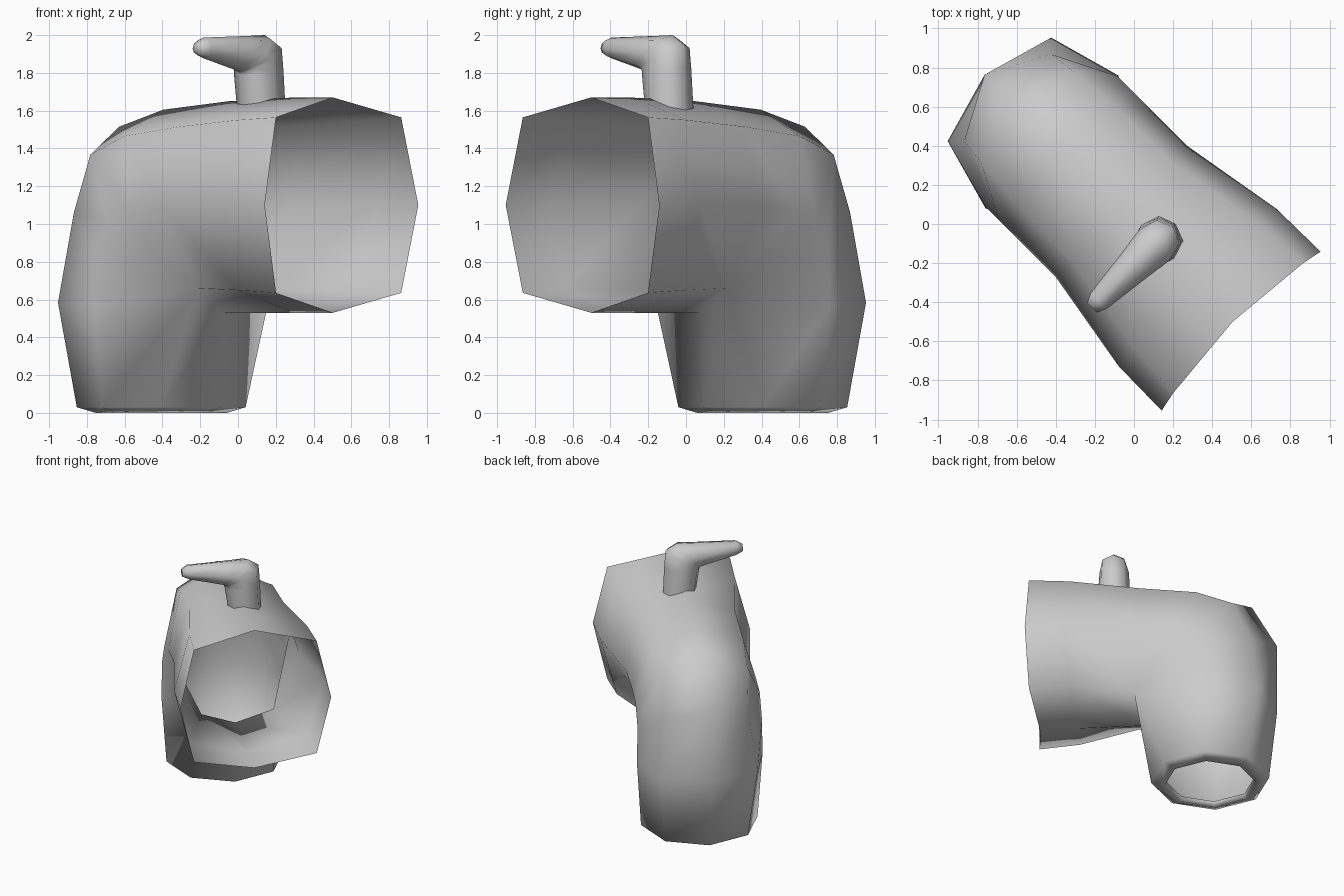
import bpy, bmesh, math

if "Cube" in bpy.data.objects:
    bpy.data.objects.remove(bpy.data.objects["Cube"])

R2 = math.sqrt(2)


def loft(name, rings, place, cap_end=False):
    """Join eight-sided rings: (outer point, inner point, half width, corner fullness, bow).
    An optional sixth item fixes the two inner corners, so rings can fan about a crotch."""
    bm = bmesh.new()
    loops = []
    for (ou, oz), (iu, iz), half, k, bow, *fixed in rings:
        cu, cz = (ou + iu) / 2, (oz + iz) / 2
        du, dz = (ou - iu) / 2, (oz - iz) / 2
        shape = [(1, 0), (k, k), (0, 1), (-k, k), (-1, 0), (-k, -k), (0, -1), (k, -k)]
        pts = [(cu + du * a + bow * b * b, half * b, cz + dz * a) for a, b in shape]
        if fixed:
            u, v, z = fixed[0]
            pts[3], pts[5] = (u, v, z), (u, -v, z)
        loops.append([bm.verts.new(place(*p)) for p in pts])
    for p, q in zip(loops, loops[1:]):
        for j in range(8):
            n = (j + 1) % 8
            bm.faces.new((p[j], p[n], q[n], q[j]))
    if cap_end:
        bm.faces.new(loops[-1])
    # merge the fanned crotch points
    bmesh.ops.remove_doubles(bm, verts=bm.verts, dist=0.0005)
    bmesh.ops.recalc_face_normals(bm, faces=bm.faces)
    for f in bm.faces:
        f.smooth = True
    mesh = bpy.data.meshes.new(name)
    bm.to_mesh(mesh)
    bm.free()
    ob = bpy.data.objects.new(name, mesh)
    bpy.context.collection.objects.link(ob)
    return ob


# Elbow pipe: from the wide diagonal mouth, round the bend, down to the lipped foot
crotch, corner = (-0.11, 0.53), (-0.025, 0.275, 0.66)
pipe = [
    ((0.71, 1.67), (0.71, 0.53), 0.575, 0.815, 0.065),
    ((0.42, 1.67), (0.42, 0.53), 0.57, 0.79, 0.04),
    ((-0.07, 1.65), crotch, 0.475, 0.76, 0, corner),
    ((-0.56, 1.605), crotch, 0.475, 0.74, 0, corner),
    ((-0.89, 1.515), crotch, 0.475, 0.70, 0, corner),
    ((-1.08, 1.17), crotch, 0.475, 0.66, 0, corner),
    ((-1.08, 0.59), crotch, 0.48, 0.78, 0, corner),
    ((-1.02, 0.03), (-0.13, 0.03), 0.445, 0.71, 0),
    ((-0.92, 0.0), (-0.23, 0.0), 0.345, 0.71, 0),
    ((-0.91, 0.04), (-0.24, 0.04), 0.335, 0.71, 0),
]
loft("elbow_pipe", pipe, lambda u, v, z: ((u + v) / R2, (v - u) / R2, z))

# Valve handle: stem rising from the pipe and bending into a tapered lever
handle = [
    ((0.15, 1.60), (-0.10, 1.60), 0.12, 0.74, 0),
    ((0.14, 1.82), (-0.13, 1.79), 0.115, 0.74, 0),
    ((0.13, 1.95), (-0.135, 1.80), 0.11, 0.74, 0),
    ((0.05, 2.0), (-0.145, 1.805), 0.105, 0.74, 0),
    ((-0.10, 1.995), (-0.17, 1.815), 0.092, 0.74, 0),
    ((-0.41, 1.987), (-0.40, 1.875), 0.058, 0.74, 0),
    ((-0.455, 1.96), (-0.455, 1.90), 0.035, 0.74, 0),
]
loft("valve_handle", handle,
     lambda u, v, z: ((0.15 + v + u) / R2, (u - 0.15 - v) / R2, z), cap_end=True)
